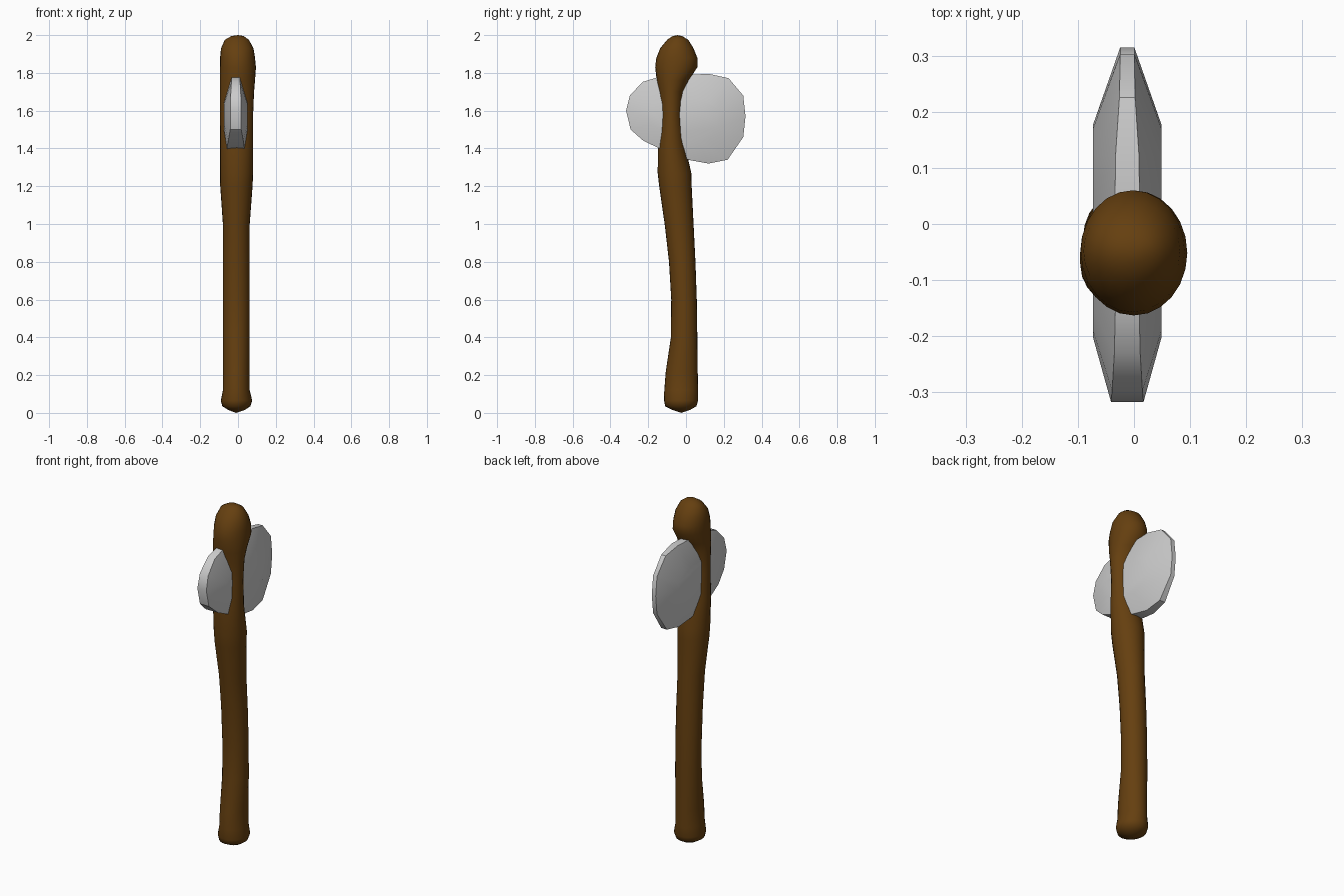
import bpy, bmesh
from math import sin, cos, pi


def finish(bm, name, angle):
    bmesh.ops.recalc_face_normals(bm, faces=bm.faces[:])
    me = bpy.data.meshes.new(name)
    bm.to_mesh(me)
    bm.free()
    ob = bpy.data.objects.new(name, me)
    bpy.context.collection.objects.link(ob)
    bpy.ops.object.select_all(action='DESELECT')
    ob.select_set(True)
    bpy.context.view_layer.objects.active = ob
    bpy.ops.object.shade_smooth_by_angle(angle=angle)
    return ob


def bridge(bm, a, b):
    n = len(a)
    for i in range(n):
        bm.faces.new((a[i], a[(i + 1) % n], b[(i + 1) % n], b[i]))


# Curved wooden handle: z, x min, x max, y min, y max of each ring
SECTIONS = [
    (0.015, -0.05, 0.035, -0.07, 0.02), (0.035, -0.083, 0.065, -0.11, 0.055),
    (0.065, -0.091, 0.075, -0.116, 0.064), (0.12, -0.08, 0.062, -0.115, 0.064),
    (0.22, -0.08, 0.062, -0.107, 0.062), (0.40, -0.08, 0.062, -0.08, 0.06),
    (0.60, -0.08, 0.062, -0.078, 0.057), (0.80, -0.08, 0.062, -0.09, 0.05),
    (1.00, -0.08, 0.062, -0.113, 0.04), (1.20, -0.094, 0.077, -0.142, 0.03),
    (1.27, -0.095, 0.08, -0.15, 0.028), (1.42, -0.095, 0.08, -0.148, -0.006),
    (1.58, -0.095, 0.08, -0.136, -0.02), (1.70, -0.095, 0.085, -0.145, -0.01),
    (1.76, -0.096, 0.09, -0.155, 0.015), (1.83, -0.096, 0.095, -0.163, 0.06),
    (1.88, -0.095, 0.09, -0.157, 0.06), (1.93, -0.09, 0.082, -0.137, 0.04),
    (1.975, -0.07, 0.058, -0.10, 0.012), (1.995, -0.035, 0.03, -0.07, -0.02)]
SIDES = 24
bm = bmesh.new()
rings = []
for z, x0, x1, y0, y1 in SECTIONS:
    rings.append([bm.verts.new(((x0 + x1) / 2 + (x1 - x0) / 2 * cos(2 * pi * i / SIDES),
                                (y0 + y1) / 2 + (y1 - y0) / 2 * sin(2 * pi * i / SIDES), z))
                  for i in range(SIDES)])
for a, b in zip(rings, rings[1:]):
    bridge(bm, a, b)
for ring, tip in ((rings[0], (-0.01, -0.025, 0.0)), (rings[-1], (0, -0.045, 2.0))):
    t = bm.verts.new(tip)
    for i in range(SIDES):
        bm.faces.new((ring[i], ring[(i + 1) % SIDES], t))
handle = finish(bm, "handle", 1.2)
wood = bpy.data.materials.new("wood")
wood.diffuse_color = (0.13, 0.05, 0.005, 1)
handle.data.materials.append(wood)

# Double stone head passing through the handle: y, z, half rim width
RIM = [
    (0.02, 1.79, 0.022), (0.12, 1.795, 0.021), (0.225, 1.772, 0.014),
    (0.303, 1.68, 0.0125), (0.315, 1.57, 0.0125), (0.303, 1.46, 0.0125),
    (0.22, 1.34, 0.018), (0.12, 1.32, 0.025), (0.02, 1.338, 0.035),
    (-0.14, 1.40, 0.046), (-0.225, 1.44, 0.04), (-0.293, 1.50, 0.029),
    (-0.317, 1.60, 0.029), (-0.297, 1.68, 0.027), (-0.23, 1.752, 0.023),
    (-0.14, 1.78, 0.021)]
CX, HALF = -0.012, 0.061
bm = bmesh.new()
outer, inner = [], []
for s in (-1, 1):
    outer.append([bm.verts.new((CX + s * w, y, z)) for y, z, w in RIM])
    inner.append([bm.verts.new((CX + s * HALF, -0.03 + (y + 0.03) * 0.6,
                                1.545 + (z - 1.545) * 0.45)) for y, z, w in RIM])
    bridge(bm, outer[-1], inner[-1])
    bm.faces.new(inner[-1])
bridge(bm, outer[0], outer[1])
finish(bm, "stone_head", 0.6)
